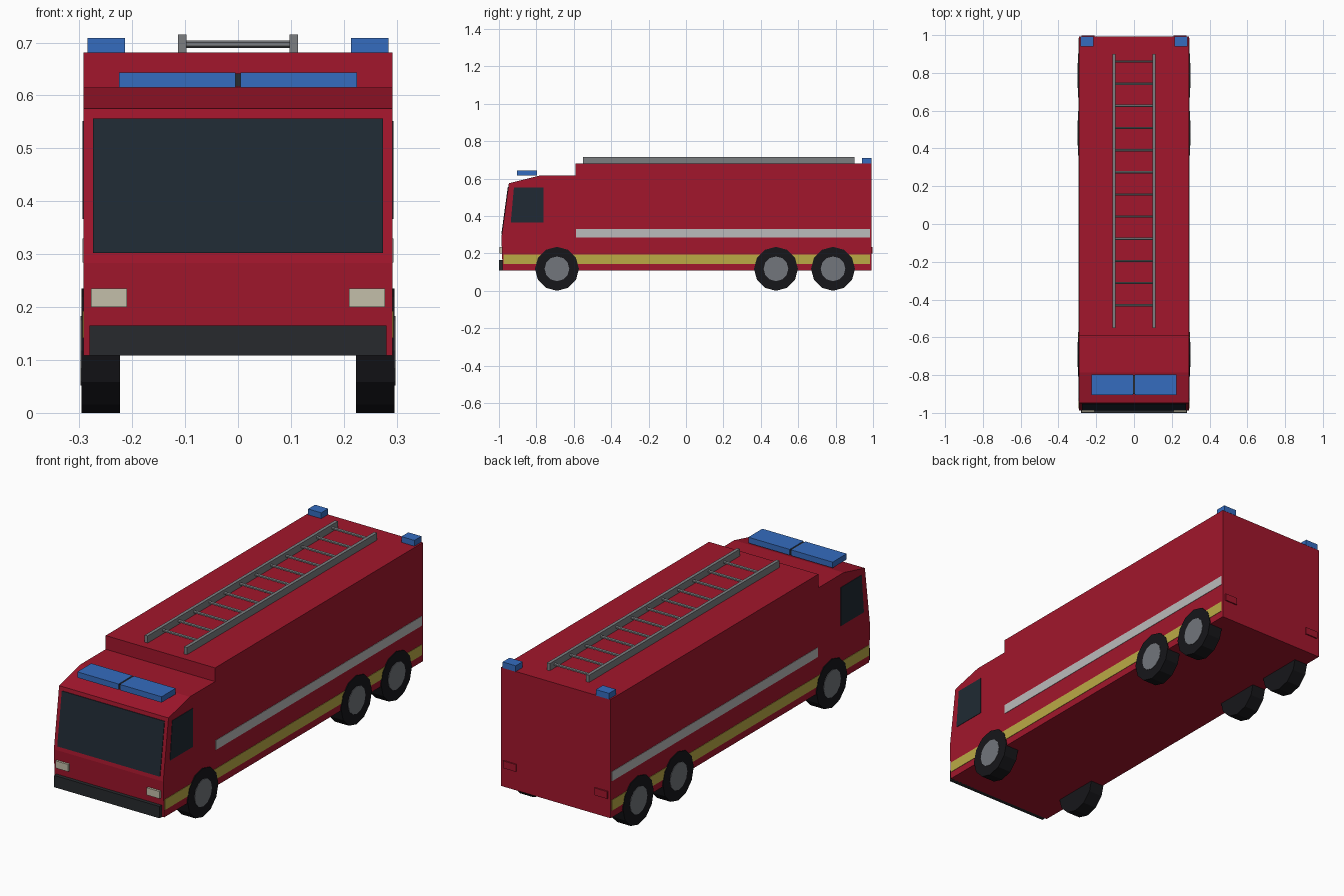
import bpy, bmesh, math
from mathutils import Matrix

if "Cube" in bpy.data.objects:
    bpy.data.objects.remove(bpy.data.objects["Cube"])

def mat(name, r, g, b):
    m = bpy.data.materials.new(name)
    m.diffuse_color = (r, g, b, 1)
    m.use_nodes = True
    m.node_tree.nodes["Principled BSDF"].inputs["Base Color"].default_value = m.diffuse_color
    return m

RED = mat("red", 0.36, 0.008, 0.025)
GLASS = mat("glass", 0.014, 0.023, 0.033)
BLUE = mat("blue", 0.035, 0.15, 0.52)
BLACK = mat("black", 0.008, 0.008, 0.01)
BUMPER = mat("bumper_dark", 0.02, 0.023, 0.026)
WHITE = mat("stripe_white", 0.5, 0.5, 0.5)
YELLOW = mat("stripe_yellow", 0.5, 0.4, 0.06)
LAMP = mat("lamp", 0.55, 0.52, 0.4)
STEEL = mat("steel", 0.2, 0.21, 0.22)
HUB = mat("hub", 0.17, 0.18, 0.2)

def finish(name, bm, m):
    bmesh.ops.recalc_face_normals(bm, faces=bm.faces)
    me = bpy.data.meshes.new(name)
    bm.to_mesh(me)
    bm.free()
    me.materials.append(m)
    o = bpy.data.objects.new(name, me)
    bpy.context.collection.objects.link(o)
    return o

def extrude_yz(name, pts, x0, x1, m):
    """Prism: side profile of (y, z) points swept from x0 to x1."""
    bm = bmesh.new()
    a = [bm.verts.new((x0, y, z)) for y, z in pts]
    b = [bm.verts.new((x1, y, z)) for y, z in pts]
    bm.faces.new(a)
    bm.faces.new(b[::-1])
    n = len(pts)
    for i in range(n):
        bm.faces.new((a[i], b[i], b[(i + 1) % n], a[(i + 1) % n]))
    return finish(name, bm, m)

def box(name, x0, x1, y0, y1, z0, z1, m):
    return extrude_yz(name, [(y0, z0), (y1, z0), (y1, z1), (y0, z1)], x0, x1, m)

def cyl(name, x0, x1, y, z, r, n, m):
    pts = [(y + r * math.sin(2 * math.pi * i / n), z + r * math.cos(2 * math.pi * i / n))
           for i in range(n)]
    return extrude_yz(name, pts, x0, x1, m)

W = 0.292
# Cab and equipment body
extrude_yz("cab", [(-0.98, 0.108), (-0.59, 0.108), (-0.59, 0.615), (-0.785, 0.615),
                   (-0.947, 0.575), (-0.987, 0.283)], -W, W, RED)
box("equipment_body", -W, W, -0.592, 0.992, 0.108, 0.681, RED)

# Windscreen lying on the sloped cab front
def front_y(z):
    return -0.987 + 0.04 * (z - 0.283) / 0.292
extrude_yz("windscreen", [(front_y(0.302) - 0.003, 0.302), (front_y(0.556) - 0.003, 0.556),
                          (front_y(0.556) + 0.01, 0.556), (front_y(0.302) + 0.01, 0.302)],
           -0.274, 0.274, GLASS)

# Bumper and roof light bar
box("front_bumper", -0.281, 0.281, -1.0, -0.975, 0.108, 0.165, BUMPER)
box("light_bar_joint", -0.005, 0.005, -0.9, -0.8, 0.617, 0.641, BUMPER)

# Parts repeated on both sides
for s, side in ((-1, "left"), (1, "right")):
    extrude_yz(side + "_side_window", [(-0.937, 0.366), (-0.762, 0.366), (-0.762, 0.552),
               (-0.92, 0.552)], s * 0.28, s * (W + 0.002), GLASS)
    box(side + "_white_stripe", s * 0.28, s * (W + 0.002), -0.588, 0.984, 0.284, 0.33, WHITE)
    box(side + "_yellow_stripe", s * 0.28, s * (W + 0.002), -0.977, 0.984, 0.142, 0.193, YELLOW)
    box(side + "_headlight", s * 0.21, s * 0.278, -0.996, -0.97, 0.2, 0.235, LAMP)
    box(side + "_tail_light", s * 0.21, s * 0.278, 0.98, 0.998, 0.2, 0.235, RED)
    box(side + "_light_bar", s * 0.005, s * 0.225, -0.904, -0.797, 0.615, 0.643, BLUE)
    box(side + "_rear_beacon", s * 0.214, s * 0.284, 0.94, 0.993, 0.68, 0.709, BLUE)
    box(side + "_ladder_rail", s * 0.097, s * 0.113, -0.55, 0.9, 0.681, 0.715, STEEL)
    for i, y in enumerate((-0.69, 0.481, 0.786)):
        cyl(f"{side}_tyre_{i + 1}", s * 0.223, s * 0.296, y, 0.1175, 0.1175, 12, BLACK)
        cyl(f"{side}_hub_{i + 1}", s * 0.25, s * 0.298, y, 0.1175, 0.066, 12, HUB)

# Ladder rungs
for i in range(12):
    cyl(f"ladder_rung_{i + 1}", -0.1, 0.1, -0.43 + i * 0.1173, 0.697, 0.007, 6, STEEL)
